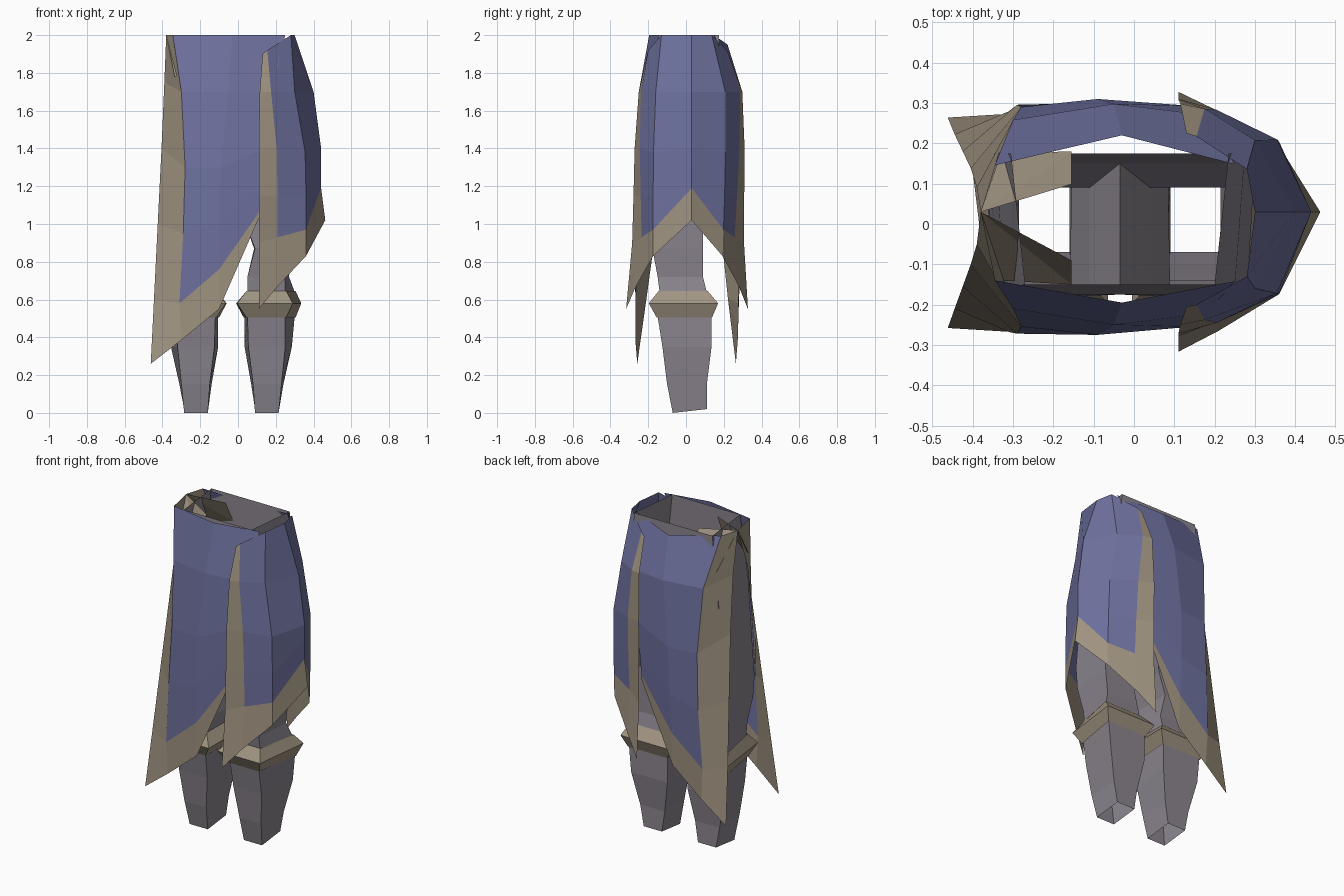
import bpy

if "Cube" in bpy.data.objects:
    bpy.data.objects.remove(bpy.data.objects["Cube"])


def material(name, rgb):
    m = bpy.data.materials.new(name)
    m.diffuse_color = (*rgb, 1)
    m.use_nodes = True
    m.node_tree.nodes["Principled BSDF"].inputs["Base Color"].default_value = m.diffuse_color
    return m


BLUE = material("blue cloth", (0.156, 0.165, 0.345))
TAN = material("tan trim", (0.352, 0.296, 0.22))
GREY = material("grey cloth", (0.262, 0.238, 0.275))


def build(name, verts, faces, mats, indices=None):
    me = bpy.data.meshes.new(name)
    me.from_pydata(verts, [], faces)
    for m in mats:
        me.materials.append(m)
    if indices:
        for p, i in zip(me.polygons, indices):
            p.material_index = i
    ob = bpy.data.objects.new(name, me)
    bpy.context.collection.objects.link(ob)
    return ob


def panel(name, columns, trim_columns):
    """Skin neighbouring columns; trim the given strips and the bottom row."""
    rows = len(columns[0])
    verts = [p for c in columns for p in c]
    faces, idx = [], []
    for c in range(len(columns) - 1):
        for r in range(rows - 1):
            a, b = c * rows + r, (c + 1) * rows + r
            faces.append((a, a + 1, b + 1, b))
            idx.append(1 if c in trim_columns or r == rows - 2 else 0)
    build(name, verts, faces, [BLUE, TAN], idx)


def to_back(points):
    """Mirror front points to the back, which bulges more below the waist."""
    out = []
    for x, y, z in points:
        bulge = max(0, .042 * min((2 - z) / .3, (z - .4) / 1.3))
        out.append((x, .006 - y + bulge if y < 0 else y, z))
    return out


# Long flaps on the left, front and back
flap = [
    [(-.38, .03, 2), (-.39, -.05, 1.75), (-.405, -.10, 1.4),
     (-.425, -.155, 1.0), (-.445, -.21, .6), (-.462, -.258, .26)],
    [(-.345, -.14, 2), (-.30, -.21, 1.7), (-.28, -.255, 1.3),
     (-.29, -.272, .95), (-.31, -.268, .58), (-.30, -.268, .385)],
    [(-.03, -.195, 2), (-.05, -.25, 1.7), (-.09, -.275, 1.3),
     (-.10, -.275, 1.0), (-.10, -.27, .76), (-.10, -.265, .55)],
    [(.25, -.142, 2), (.18, -.222, 1.7), (.14, -.255, 1.4),
     (.12, -.255, 1.2), (.11, -.255, 1.06), (.11, -.255, 1.03)],
]
panel("front_flap", flap, {0})
back = [to_back(c) for c in flap]
back[2][0] = (-.03, .22, 1.95)      # back waist dips a little
panel("back_flap", back, {0})

# Panel wrapped around the right side
side = [
    [(.13, -.205, 1.9), (.115, -.25, 1.7), (.11, -.272, 1.4),
     (.11, -.278, 1.15), (.11, -.285, .9), (.11, -.317, .55)],
    [(.155, -.2, 1.92), (.175, -.238, 1.7), (.205, -.245, 1.4),
     (.21, -.24, 1.15), (.21, -.235, .93), (.21, -.265, .67)],
    [(.28, -.13, 2), (.30, -.16, 1.7), (.355, -.172, 1.38),
     (.36, -.174, 1.15), (.36, -.174, .97), (.36, -.174, .83)],
    [(.30, .03, 2), (.40, .03, 1.7), (.44, .03, 1.4),
     (.44, .03, 1.3), (.44, .03, 1.19), (.462, .03, 1.02)],
]
panel("side_panel", side + [to_back(c) for c in side[-2::-1]], {0, 5})

# Folded trim lining inside the left of the waist
lining = [(-.38, .03, 2), (-.155, -.09, 1.98), (-.155, -.15, 1.83), (-.335, -.14, 1.78)]
for name, pts in (("front_lining", lining), ("back_lining", to_back(lining))):
    build(name, pts, [(0, 1, 2), (0, 2, 3)], [TAN])


def four_sided(name, sections, mat, mirror, open_above=9):
    """Open tube; section = z, inner/outer x front, inner/outer x back, y front, y back."""
    verts, faces = [], []
    for z, fi, fo, bi, bo, yf, yb in sections:
        zb = z + .02 if z == 0 else z
        verts += [(fi, yf, z), (fo, yf, z), (bo, yb, zb), (bi, yb, zb)]
    if mirror:
        verts = [(-.07 - x, y, z) for x, y, z in verts]
    for s in range(len(sections) - 1):
        for k in range(4):
            if k == 3 and sections[s][0] >= open_above:
                continue
            a, b = s * 4 + k, s * 4 + (k + 1) % 4
            f = (a, b, b + 4, a + 4)
            faces.append(f[::-1] if mirror else f)
    build(name, verts, faces, [mat])


# Trouser legs, joining above the crotch into an open waist
leg = [
    (0, .09, .215, .09, .215, -.07, .11),
    (.15, .08, .23, .07, .24, -.10, .11),
    (.35, .055, .25, .035, .285, -.125, .135),
    (.51, .05, .25, .035, .30, -.15, .135),
    (.64, .05, .25, .05, .30, -.14, .11),
    (.72, .05, .25, .05, .27, -.15, .09),
    (.87, .09, .27, .085, .285, -.178, .09),
    (1.0, .04, .28, .04, .295, -.178, .09),
    (1.15, -.035, .27, -.035, .30, -.175, .15),
    (1.6, -.035, .25, -.035, .275, -.16, .175),
    (2.0, -.035, .20, -.035, .235, -.15, .175),
]
# Flared cuffs below the knees
cuff = [
    (.505, .045, .255, .03, .305, -.155, .138),
    (.58, -.005, .29, -.01, .335, -.197, .17),
    (.645, .045, .255, .045, .305, -.145, .115),
]
for label, mirror in (("right", False), ("left", True)):
    four_sided(label + "_trouser_leg", leg, GREY, mirror, 1.15)
    four_sided(label + "_cuff", cuff, TAN, mirror)
